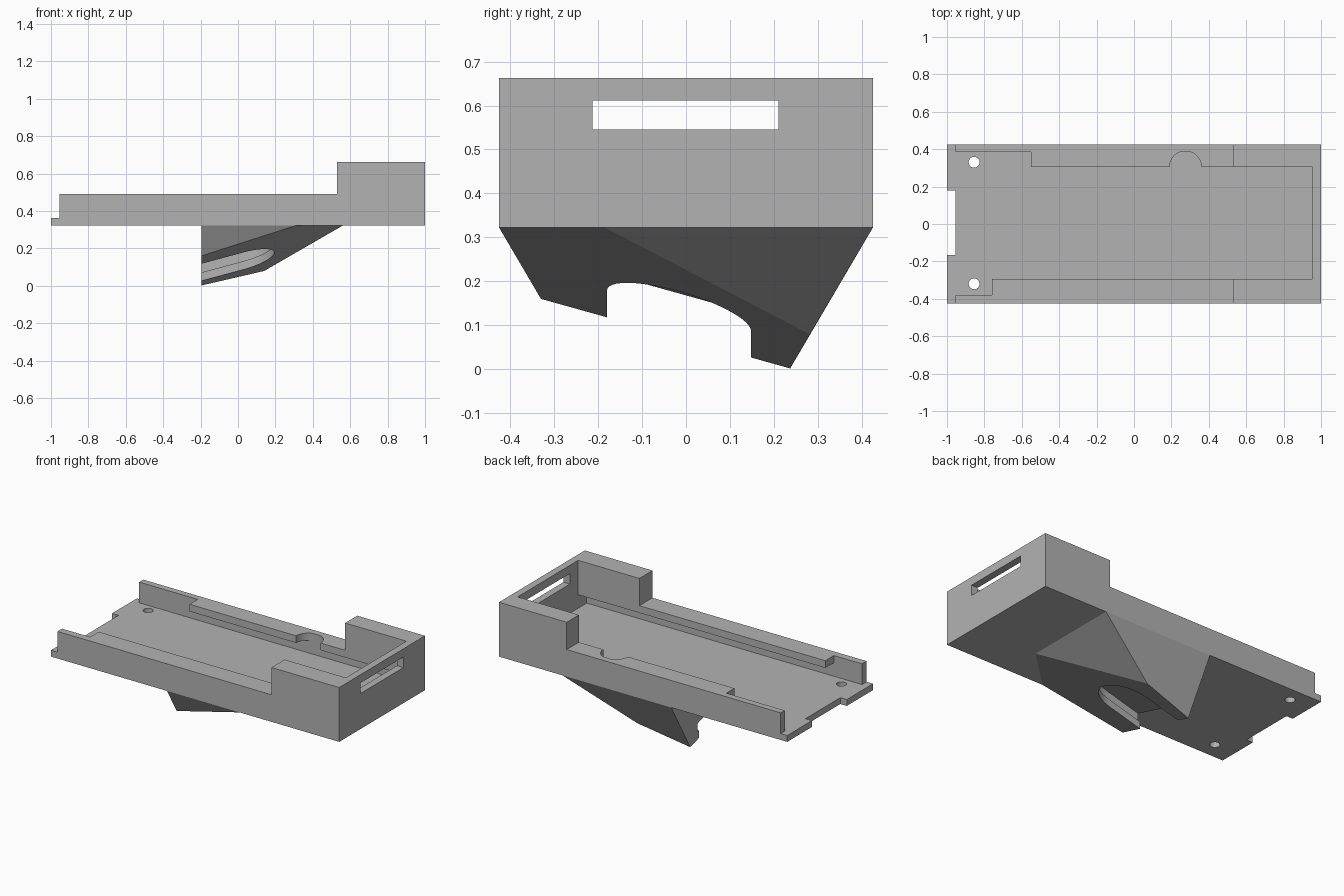
import bpy, bmesh, math

cube = bpy.data.objects.get("Cube")
if cube:
    bpy.data.objects.remove(cube)

grey = bpy.data.materials.new("plain grey")
grey.use_nodes = True
grey.diffuse_color = (0.45, 0.45, 0.45, 1)
grey.node_tree.nodes["Principled BSDF"].inputs["Base Color"].default_value = (0.45, 0.45, 0.45, 1)


def finish(name, bm):
    bmesh.ops.recalc_face_normals(bm, faces=bm.faces[:])
    mesh = bpy.data.meshes.new(name)
    bm.to_mesh(mesh)
    bm.free()
    mesh.materials.append(grey)
    obj = bpy.data.objects.new(name, mesh)
    bpy.context.collection.objects.link(obj)
    return obj


def prism(name, outline, bottom, top):
    """Extrude a plan outline between two heights, each a number or a function of x, y."""
    def height(h, x, y):
        return h(x, y) if callable(h) else h
    bm = bmesh.new()
    low = [bm.verts.new((x, y, height(bottom, x, y))) for x, y in outline]
    high = [bm.verts.new((x, y, height(top, x, y))) for x, y in outline]
    bm.faces.new(low)
    bm.faces.new(high)
    n = len(outline)
    for i in range(n):
        j = (i + 1) % n
        bm.faces.new((low[i], low[j], high[j], high[i]))
    return finish(name, bm)


def rect(x0, x1, y0, y1):
    return [(x0, y0), (x1, y0), (x1, y1), (x0, y1)]


def arc(cx, cy, r, start, end, n=24):
    angles = [math.radians(start + (end - start) * i / n) for i in range(n + 1)]
    return [(cx + r * math.cos(a), cy + r * math.sin(a)) for a in angles]


def cut(obj, cutter):
    cutter.hide_render = True
    mod = obj.modifiers.new("cut", 'BOOLEAN')
    mod.operation = 'DIFFERENCE'
    mod.solver = 'EXACT'
    mod.object = cutter
    bpy.context.view_layer.update()
    mesh = bpy.data.meshes.new_from_object(obj.evaluated_get(bpy.context.evaluated_depsgraph_get()))
    obj.modifiers.clear()
    obj.data = mesh
    bpy.data.objects.remove(cutter)


W = 0.425                       # half width
BASE, FLOOR, RIM, TOP = 0.322, 0.362, 0.492, 0.663
END = -0.955                    # open end of the walls
INNER_END = 0.955

# Floor plate with an end notch and two screw holes
floor = prism("floor_plate", [(-1, -W), (1, -W), (1, W), (-1, W),
                              (-1, 0.18), (END, 0.18), (END, -0.165), (-1, -0.165)], BASE, FLOOR)
for y in (-0.32, 0.33):
    cut(floor, prism("hole_cutter", arc(-0.855, y, 0.029, 0, 345, 23), BASE - 0.1, FLOOR + 0.1))


def u_shape(x0, back, front):
    return [(x0, -W), (1, -W), (1, W), (x0, W), (x0, back),
            (INNER_END, back), (INNER_END, front), (x0, front)]


# Thin walls round three sides
prism("tray_wall", u_shape(END, 0.385, -0.38), FLOOR, RIM)

# Retaining lips along both long walls, the back one with a finger notch
LIP = RIM - 0.045
prism("front_lip", rect(-0.76, INNER_END, -0.38, -0.295), LIP, RIM)
notch = [(x, min(y, 0.3849)) for x, y in arc(0.275, 0.305, 0.085, 0, 180)]
prism("back_lip", [(-0.55, 0.385), (INNER_END, 0.385), (INNER_END, 0.305)] + notch + [(-0.55, 0.305)],
      LIP, RIM)

# Raised collar with a cable slot
collar = prism("end_collar", u_shape(0.53, 0.305, -0.295), RIM, TOP)
cut(collar, prism("slot_cutter", rect(0.9, 1.1, -0.213, 0.211), 0.545, 0.611))


# Wedge-shaped mount under the floor
def underside(x, y):
    return 0.1205 - 0.279 * y + 0.269 * x


BACK = -0.195
bm = bmesh.new()
corners = [(BACK, -W, BASE), (0.308, -W, BASE), (0.56, -0.184, BASE), (0.56, W, BASE), (BACK, W, BASE)]
corners += [(x, y, underside(x, y)) for x, y in ((BACK, 0.237), (0.14, 0.282), (BACK, -0.33))]
for co in corners:
    bm.verts.new(co)
bmesh.ops.convex_hull(bm, input=bm.verts[:])
bmesh.ops.dissolve_limit(bm, angle_limit=math.radians(2), verts=bm.verts[:], edges=bm.edges[:])
mount = finish("wedge_mount", bm)


# Round-ended slot, wider above its lower lip
def pocket(radius, low, high):
    plan = [(BACK - 0.1, -0.016 - radius)] + arc(0.03, -0.016, radius, -90, 90)
    plan.append((BACK - 0.1, -0.016 + radius))
    return prism("pocket_cutter", plan, lambda x, y: underside(x, y) + low,
                 lambda x, y: underside(x, y) + high)


cut(mount, pocket(0.164, -0.1, 0.06))
cut(mount, pocket(0.18, 0.045, 0.1))

bpy.ops.object.select_all(action='DESELECT')
mount.select_set(True)
bpy.context.view_layer.objects.active = mount
bpy.ops.object.shade_smooth_by_angle(angle=math.radians(14))
